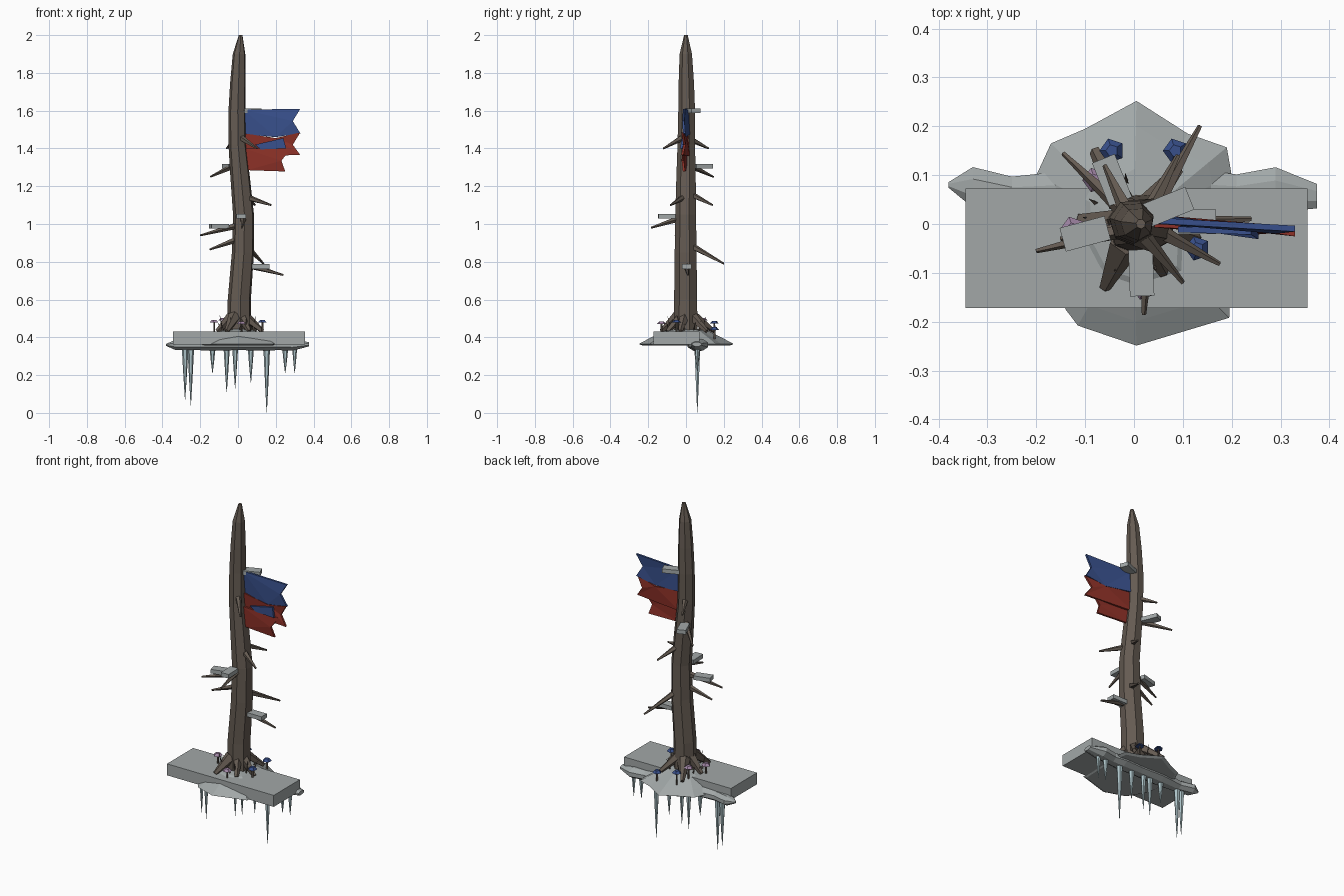
import bpy, bmesh, math, random
from mathutils import Vector, Matrix

random.seed(4)


def mat(name, rgb):
    m = bpy.data.materials.new(name)
    m.diffuse_color = (*rgb, 1)
    return m


BARK = mat("bark", (0.13, 0.105, 0.085))
ICE = mat("ice", (0.42, 0.55, 0.58))
BLUE = mat("blue", (0.04, 0.08, 0.26))
RED = mat("red", (0.26, 0.03, 0.02))
PINK = mat("pink", (0.36, 0.24, 0.38))
STONE = mat("stone", (0.36, 0.39, 0.39))


def finish(bm, name, m):
    bmesh.ops.recalc_face_normals(bm, faces=bm.faces)
    me = bpy.data.meshes.new(name)
    bm.to_mesh(me)
    bm.free()
    ob = bpy.data.objects.new(name, me)
    bpy.context.collection.objects.link(ob)
    if m:
        me.materials.append(m)
    return ob


def loft(name, rings, m):
    """Skin a list of equal-length point rings and cap both ends."""
    bm = bmesh.new()
    vs = [[bm.verts.new(p) for p in r] for r in rings]
    n = len(vs[0])
    for a, b in zip(vs, vs[1:]):
        for i in range(n):
            bm.faces.new((a[i], a[(i + 1) % n], b[(i + 1) % n], b[i]))
    bm.faces.new(vs[0][::-1])
    bm.faces.new(vs[-1])
    return finish(bm, name, m)


def spike(name, a, b, r1, r2, sides, m):
    """Tapered prism from a to b."""
    a, b = Vector(a), Vector(b)
    q = (b - a).to_track_quat('Z', 'Y')
    ring = [Vector((math.cos(t), math.sin(t), 0))
            for t in (2 * math.pi * i / sides for i in range(sides))]
    return loft(name, [[c + q @ (p * r) for p in ring] for c, r in ((a, r1), (b, r2))], m)


def box(name, c, size, rot, m):
    bm = bmesh.new()
    bmesh.ops.create_cube(bm, size=1, matrix=Matrix.Translation(c)
                          @ Matrix.Rotation(math.radians(rot), 4, 'Z')
                          @ Matrix.Diagonal((*size, 1)))
    return finish(bm, name, m)


# Stone slab
box("slab", (0.005, -0.05, 0.396), (0.70, 0.245, 0.068), 0, STONE)

# Low faceted mound passing through the slab
outline = [(0.005, 0.252), (-0.10, 0.195), (-0.17, 0.165), (-0.20, 0.10), (-0.19, -0.08),
           (-0.14, -0.175), (-0.115, -0.208), (0.005, -0.249), (0.195, -0.192),
           (0.20, -0.05), (0.20, 0.10), (0.19, 0.157), (0.11, 0.185)]
loft("mound", [[(x * s, y * s, z) for x, y in outline]
               for s, z in ((0.93, 0.357), (1, 0.365), (0.8, 0.392), (0.45, 0.436), (0.2, 0.445))], STONE)

# Icy ledge along the back: x, y centre, half depth, z centre, half height
ledge = [(-0.38, 0.08, 0.006, 0.36, 0.006), (-0.33, 0.075, 0.045, 0.36, 0.03),
         (-0.25, 0.06, 0.04, 0.36, 0.03), (-0.12, 0.06, 0.055, 0.362, 0.034),
         (0.02, 0.06, 0.05, 0.36, 0.03), (0.14, 0.06, 0.055, 0.362, 0.036),
         (0.21, 0.06, 0.045, 0.36, 0.03), (0.29, 0.07, 0.05, 0.36, 0.033),
         (0.375, 0.057, 0.027, 0.363, 0.012)]
loft("ledge", [[(x, y + d * math.cos(t), z + h * math.sin(t))
                for t in (math.radians(22.5 + 45 * i) for i in range(8))]
               for x, y, d, z, h in ledge], STONE)

# Icicles: x, tip height, base radius
for x, z, r in [(-0.28, 0.07, .018), (-0.25, 0.04, .018), (-0.135, 0.21, .017),
                (-0.06, 0.11, .017), (-0.015, 0.13, .016), (0.068, 0.16, .017),
                (0.152, 0.003, .018), (0.25, 0.21, .017), (0.30, 0.21, .014)]:
    mid = z + 0.45 * (0.345 - z)
    loft("icicle", [[(x + q * math.cos(t), 0.06 + q * math.sin(t), h)
                     for t in (math.tau * i / 6 for i in range(6))]
                    for q, h in ((r, 0.35), (r * 0.5, mid), (0.001, z))], ICE)

# Bent trunk: x, y, radius, z
trunk = [(0.006, 0, .066, .41), (0.008, 0, .063, .6), (0.027, 0, .06, .85), (0.03, 0, .057, 1.05),
         (0.012, 0.002, .053, 1.25), (-0.003, 0.003, .048, 1.42), (-0.005, 0.005, .046, 1.6),
         (0.0, 0.003, .042, 1.75), (0.006, 0, .034, 1.9), (0.014, 0, .01, 2.0)]
loft("trunk", [[(x + r * math.cos(t), y + r * math.sin(t), z)
                for t in (math.tau * i / 7 + 0.3 for i in range(7))] for x, y, r, z in trunk], BARK)


def trunk_at(z):
    for a, b in zip(trunk, trunk[1:]):
        if a[3] <= z <= b[3]:
            return Vector((a[0], a[1], z)).lerp(Vector((b[0], b[1], z)), (z - a[3]) / (b[3] - a[3]))


# Broken branches: tip position and root height
for tip, z in [((0.175, -0.082, 1.10), 1.15), ((0.10, -0.12, 1.40), 1.47),
               ((0.02, -0.185, 0.98), 1.04), ((-0.145, 0.145, 1.25), 1.32),
               ((-0.20, -0.055, 0.94), 1.0), ((-0.15, -0.03, 0.865), 0.93),
               ((0.135, 0.20, 0.79), 0.90), ((0.24, 0.01, 0.73), 0.79),
               ((0.09, 0.14, 1.10), 1.17), ((-0.06, 0.12, 1.40), 1.46)]:
    spike("branch", trunk_at(z), tip, 0.02, 0.005, 5, BARK)

# Snow steps: centre and heading
for c, rot in [((0.12, 0.005, 0.775), 0), ((-0.10, -0.02, 0.988), 15), ((0.015, -0.10, 1.04), 92),
               ((-0.045, 0.09, 1.305), 112), ((0.07, 0.035, 1.60), 22)]:
    box("snow_step", c, (0.095, 0.05, 0.024), rot, STONE)

# Roots around the base
for x, y, r in [(-0.06, -0.13, .035), (-0.08, 0.15, .03), (0.13, -0.03, .028),
                (0.09, 0.11, .028), (-0.11, 0.01, .03), (0.06, -0.10, .026)]:
    spike("root", (x * 0.3, y * 0.3, 0.51), (x, y, 0.432), r, 0.012, 5, BARK)

# Mushrooms: x, y, cap height, cap colour
for x, y, z, m in [(0.13, -0.05, .478, BLUE), (-0.045, 0.15, .472, BLUE), (-0.125, -0.01, .478, PINK),
                   (0.02, -0.13, .47, PINK), (-0.08, 0.09, .488, PINK), (0.085, 0.15, .44, BLUE)]:
    spike("mushroom_stem", (x, y, 0.39), (x, y, z), 0.006, 0.005, 5, BARK)
    spike("mushroom_cap", (x, y, z), (x, y, z + 0.014), 0.026, 0.013, 5, m)

# Grass blades
for i in range(12):
    t = math.tau * i / 12 + random.uniform(-.2, .2)
    d = Vector((math.cos(t), math.sin(t), 0))
    spike("grass", d * 0.085 + Vector((0, 0, .425)),
          d * 0.105 + Vector((0, 0, random.uniform(.47, .52))), 0.006, 0.001, 3, BARK)


def cloth(name, pts, y0, m):
    """Ragged cloth strip fanned from its first point, with shallow folds."""
    rings = []
    for off in (-0.006, 0.006):
        rings.append([(x, y0 + off - 0.085 * (x - 0.03) + (0.004 if i % 2 else -0.004), z)
                      for i, (x, z) in enumerate(pts)])
    ob = loft(name, rings, m)
    bm = bmesh.new()
    bm.from_mesh(ob.data)
    bmesh.ops.triangulate(bm, faces=[f for f in bm.faces if len(f.verts) > 4])
    bm.to_mesh(ob.data)
    bm.free()


# Torn banner: blue top, red tails, a blue patch
cloth("blue_banner", [(0.03, 1.605), (0.33, 1.61), (0.29, 1.545), (0.33, 1.48), (0.20, 1.46),
                      (0.03, 1.475)], 0.012, BLUE)
cloth("red_banner", [(0.03, 1.48), (0.20, 1.455), (0.33, 1.485), (0.29, 1.42), (0.33, 1.365),
                     (0.03, 1.36)], 0.010, RED)
cloth("lower_red_banner", [(0.03, 1.40), (0.28, 1.40), (0.23, 1.335), (0.25, 1.278),
                           (0.05, 1.285)], 0.004, RED)
cloth("blue_patch", [(0.09, 1.42), (0.24, 1.455), (0.255, 1.40), (0.12, 1.395)], -0.002, BLUE)
